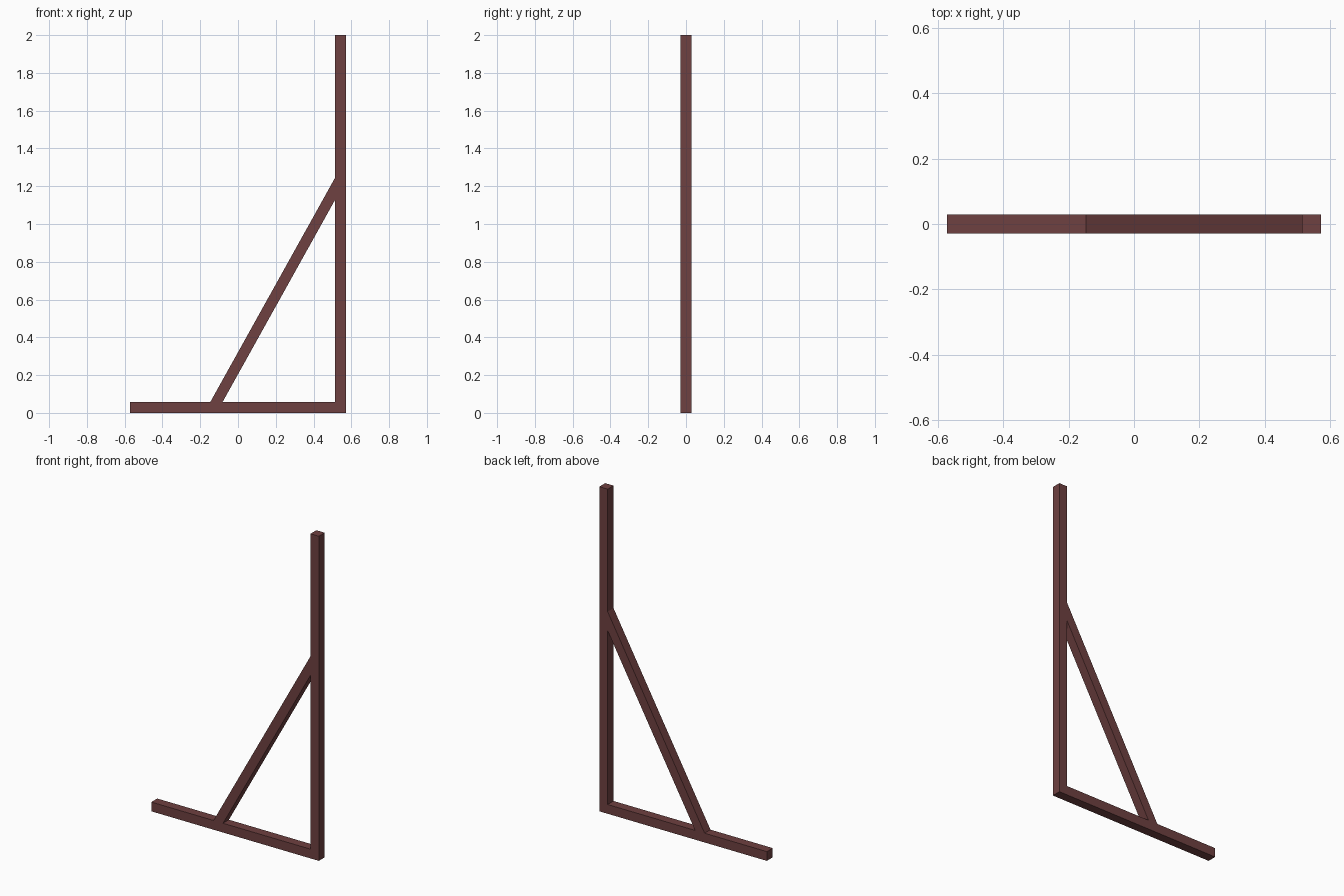
import bpy
import math

if "Cube" in bpy.data.objects:
    bpy.data.objects.remove(bpy.data.objects["Cube"])

W, T, H = 0.571, 0.057, 2.0      # half width, beam thickness, height
POST = W - T                     # inner face of the post

# Outline of base, post and brace, plus the triangular opening
outer = [(-W, 0), (W, 0), (W, H), (POST, H), (POST, 1.245), (-0.147, T), (-W, T)]
opening = [(-0.082, T), (POST, 1.128), (POST, T)]

curve = bpy.data.curves.new("braced_frame", 'CURVE')
curve.dimensions = '2D'
curve.fill_mode = 'BOTH'
curve.extrude = T / 2
for pts in (outer, opening):
    s = curve.splines.new('POLY')
    s.points.add(len(pts) - 1)
    for p, (x, z) in zip(s.points, pts):
        p.co = (x, z, 0, 1)
    s.use_cyclic_u = True

# Wood colour
mat = bpy.data.materials.new("dark red wood")
mat.diffuse_color = (0.156, 0.052, 0.052, 1)
mat.use_nodes = True
mat.node_tree.nodes["Principled BSDF"].inputs["Base Color"].default_value = mat.diffuse_color
curve.materials.append(mat)

# Stand the frame upright and turn it into a flat-shaded mesh
frame = bpy.data.objects.new("braced_frame", curve)
bpy.context.collection.objects.link(frame)
frame.rotation_euler.x = math.pi / 2
bpy.context.view_layer.objects.active = frame
frame.select_set(True)
bpy.ops.object.convert(target='MESH')
frame = bpy.context.object
bpy.ops.object.transform_apply(location=False, rotation=True, scale=False)

# Weld the seams between faces and sides
bpy.ops.object.mode_set(mode='EDIT')
bpy.ops.mesh.select_all(action='SELECT')
bpy.ops.mesh.remove_doubles(threshold=0.0001)
bpy.ops.mesh.normals_make_consistent(inside=False)
bpy.ops.object.mode_set(mode='OBJECT')
bpy.ops.object.shade_flat()
